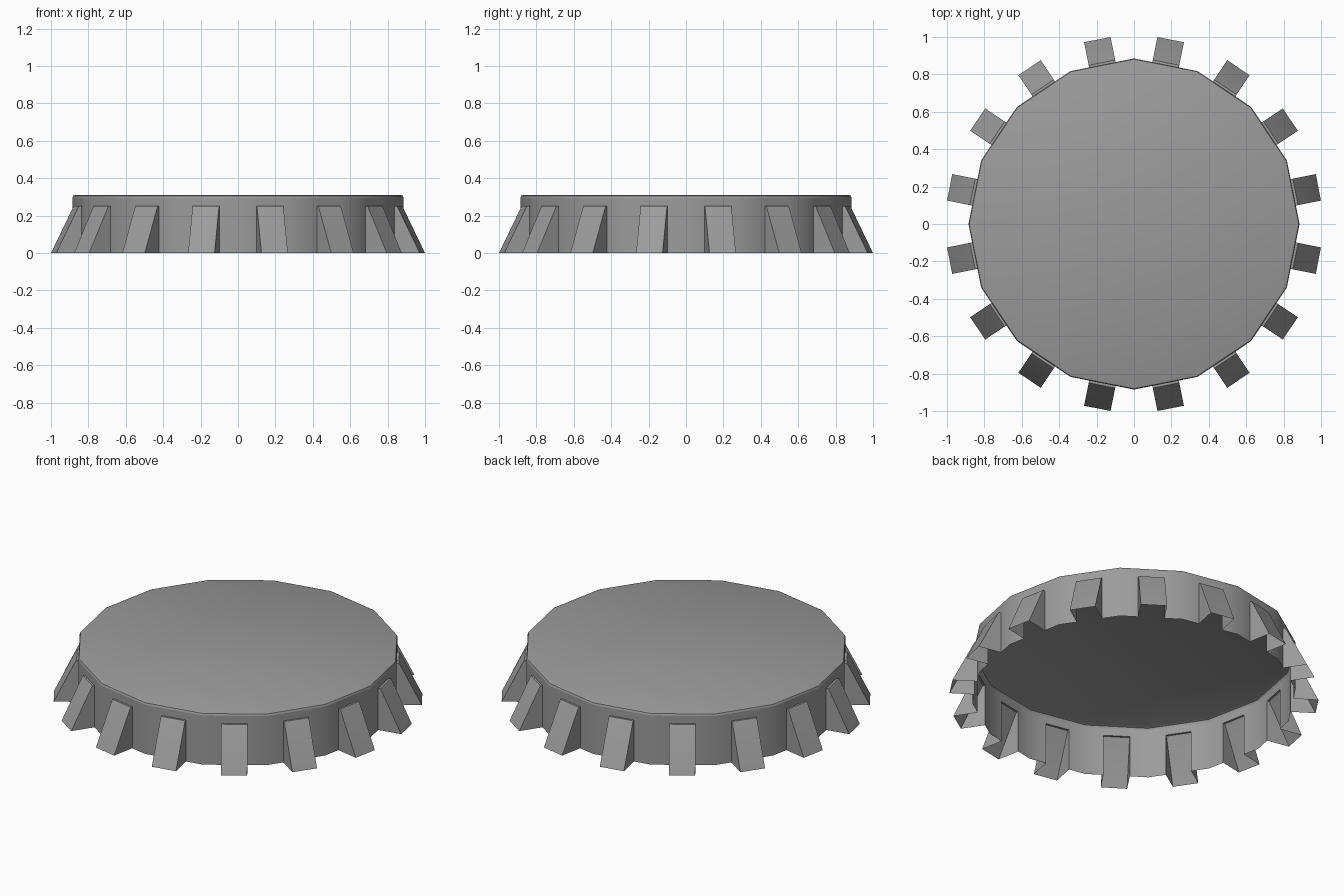
import bpy, bmesh, math

if "Cube" in bpy.data.objects:
    bpy.data.objects.remove(bpy.data.objects["Cube"])

SIDES = 16
R = 0.885                                   # corner radius of the cap
STEP = 2 * math.pi / SIDES
APO = R * math.cos(STEP / 2)                # distance to the middle of a side
HALF = 0.072                                # half width of a tooth
LEDGE, SHOULDER, TOP = 0.25, 0.295, 0.31

metal = bpy.data.materials.new("grey metal")
metal.diffuse_color = (0.33, 0.33, 0.33, 1)
metal.use_nodes = True
metal.node_tree.nodes["Principled BSDF"].inputs["Base Color"].default_value = metal.diffuse_color

bm = bmesh.new()


def ring_point(k, r, z):
    return (r * math.cos(k * STEP), r * math.sin(k * STEP), z)


def face(*points):
    bm.faces.new([bm.verts.new(p) for p in points])


for k in range(SIDES):
    mid = (k + 0.5) * STEP
    c, s = math.cos(mid), math.sin(mid)

    def at(r, t, z):
        return (r * c - t * s, r * s + t * c, z)

    # wall beside and above the tooth, open behind it
    edge = R * math.sin(STEP / 2)
    cols = [-edge, -HALF, HALF, edge]
    for i in range(3):
        a, b = cols[i], cols[i + 1]
        if i != 1:
            face(at(APO, a, 0), at(APO, b, 0), at(APO, b, LEDGE), at(APO, a, LEDGE))
        face(at(APO, a, LEDGE), at(APO, b, LEDGE), at(APO, b, SHOULDER), at(APO, a, SHOULDER))

    # hollow sloping tooth: ledge, chamfer, front, then its two cheeks
    prof = [(APO, LEDGE), (0.880, LEDGE), (0.887, 0.24), (1.005, 0)]
    for (r0, z0), (r1, z1) in zip(prof, prof[1:]):
        face(at(r0, -HALF, z0), at(r1, -HALF, z1), at(r1, HALF, z1), at(r0, HALF, z0))
    cheek = prof + [(APO, 0)]
    face(*[at(r, HALF, z) for r, z in cheek])
    face(*[at(r, -HALF, z) for r, z in reversed(cheek)])

    # rounded rim
    rim = [(R, SHOULDER), (R - 0.004, 0.306), (R - 0.014, TOP)]
    for (r0, z0), (r1, z1) in zip(rim, rim[1:]):
        face(ring_point(k, r0, z0), ring_point(k + 1, r0, z0),
             ring_point(k + 1, r1, z1), ring_point(k, r1, z1))

# flat lid
face(*[ring_point(k, R - 0.014, TOP) for k in range(SIDES)])

bmesh.ops.remove_doubles(bm, verts=bm.verts, dist=0.0005)
bmesh.ops.recalc_face_normals(bm, faces=bm.faces)
lid = max(bm.faces, key=lambda f: f.calc_area())
if lid.normal.z < 0:
    bmesh.ops.reverse_faces(bm, faces=bm.faces)

mesh = bpy.data.meshes.new("bottle_cap")
bm.to_mesh(mesh)
bm.free()
mesh.materials.append(metal)
cap = bpy.data.objects.new("bottle_cap", mesh)
bpy.context.collection.objects.link(cap)
bpy.context.view_layer.objects.active = cap
cap.select_set(True)
bpy.ops.object.shade_smooth_by_angle(angle=math.radians(30))
